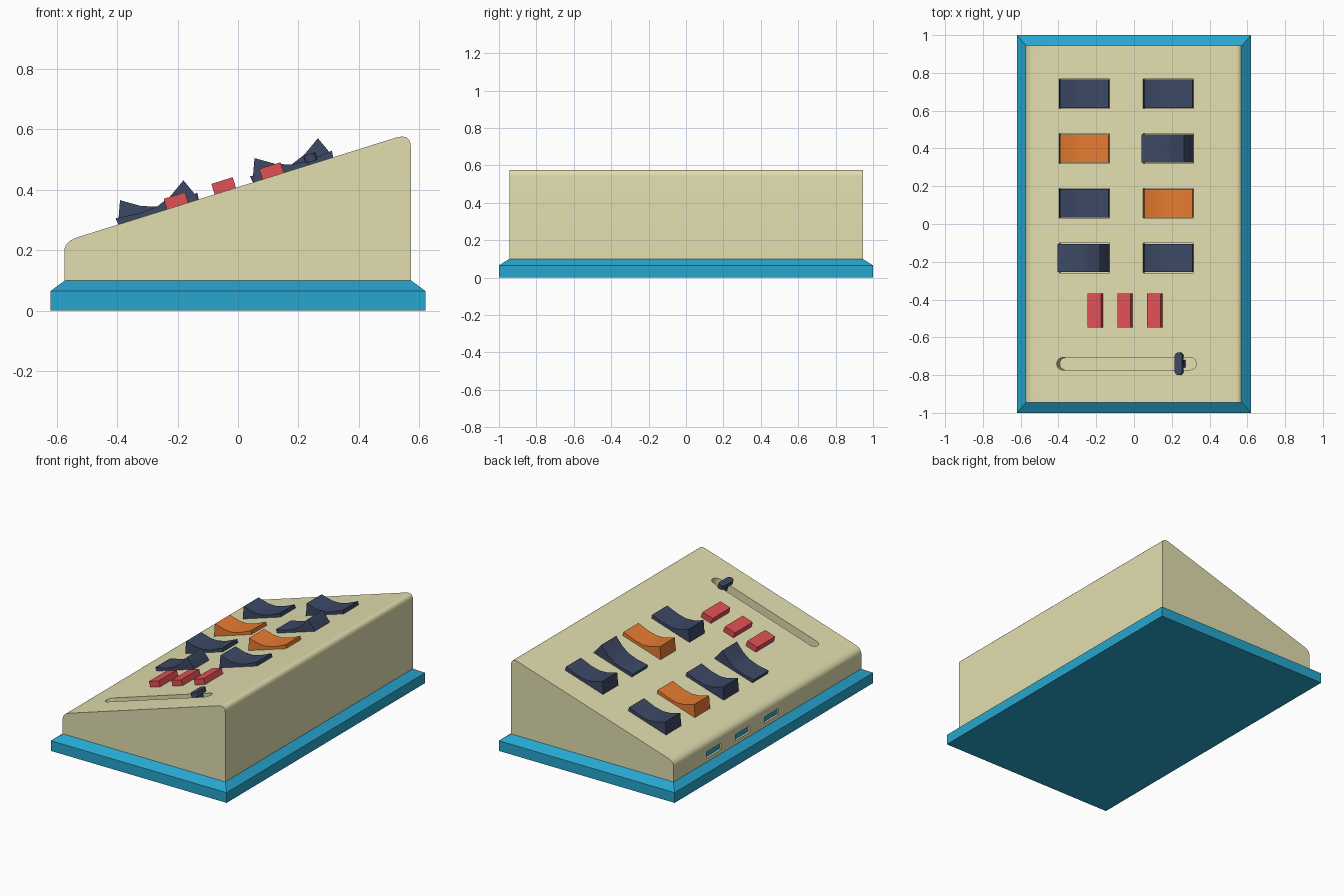
import bpy, bmesh, math
from mathutils import Matrix, Vector

if "Cube" in bpy.data.objects:
    bpy.data.objects.remove(bpy.data.objects["Cube"])

def material(name, rgb):
    m = bpy.data.materials.new(name)
    m.diffuse_color = (*rgb, 1)
    m.use_nodes = True
    m.node_tree.nodes["Principled BSDF"].inputs["Base Color"].default_value = m.diffuse_color
    return m

CREAM = material("cream", (0.76, 0.73, 0.43))
BLUE = material("blue", (0.02, 0.38, 0.62))
NAVY = material("navy", (0.045, 0.065, 0.13))
ORANGE = material("orange", (0.80, 0.20, 0.03))
RED = material("red", (0.75, 0.08, 0.09))

TILT = math.atan(0.313)
# Panel frame: x runs up the slope, z is the panel normal
PANEL = Matrix.Translation((0, 0, 0.409)) @ Matrix.Rotation(-TILT, 4, 'Y')
# Side profile frame: profile (x, z), extruded along y
SIDE = Matrix(((1, 0, 0, 0), (0, 0, -1, 0), (0, 1, 0, 0), (0, 0, 0, 1)))

def loft(name, loops, mat, matrix=Matrix()):
    """Skin a stack of equal-length loops and cap both ends."""
    bm = bmesh.new()
    rings = [[bm.verts.new(matrix @ Vector(p)) for p in loop] for loop in loops]
    n = len(rings[0])
    for a, b in zip(rings, rings[1:]):
        for i in range(n):
            bm.faces.new((a[i], a[(i + 1) % n], b[(i + 1) % n], b[i]))
    bm.faces.new(rings[0][::-1])
    bm.faces.new(rings[-1])
    bmesh.ops.recalc_face_normals(bm, faces=bm.faces)
    me = bpy.data.meshes.new(name)
    bm.to_mesh(me)
    bm.free()
    ob = bpy.data.objects.new(name, me)
    bpy.context.collection.objects.link(ob)
    me.materials.append(mat)
    return ob

def prism(name, pts, lo, hi, mat, matrix=Matrix()):
    return loft(name, [[(a, b, c) for a, b in pts] for c in (lo, hi)], mat, matrix)

def rect(x, y, w, h):
    return [(x - w/2, y - h/2), (x + w/2, y - h/2), (x + w/2, y + h/2), (x - w/2, y + h/2)]

def stadium(x, y, length, width, along_y=False):
    r, s = width / 2, (length - width) / 2
    pts = []
    for sign, start in ((1, -90), (-1, 90)):
        for i in range(9):
            a = math.radians(start + i * 22.5)
            p = (sign * s + r * math.cos(a), r * math.sin(a))
            pts.append((x - p[1], y + p[0]) if along_y else (x + p[0], y + p[1]))
    return pts

def rounded(p0, corner, p1, n=6):
    out = []
    for i in range(n + 1):
        t = i / n
        out.append(tuple((1-t)**2 * a + 2*t*(1-t) * b + t*t * c
                         for a, b, c in zip(p0, corner, p1)))
    return out

def smooth(ob, angle=35):
    bpy.ops.object.select_all(action='DESELECT')
    ob.select_set(True)
    bpy.context.view_layer.objects.active = ob
    bpy.ops.object.shade_smooth_by_angle(angle=math.radians(angle))

# Chamfered base
loft("base", [[(x, y, z) for x, y in rect(0, 0, w, d)] for w, d, z in
              ((1.24, 2.0, 0), (1.24, 2.0, 0.065), (1.145, 1.89, 0.10))], BLUE)

# Wedge body with rounded upper edges
profile = [(0.572, 0.1)]
profile += rounded((0.572, 0.54), (0.572, 0.586), (0.525, 0.573))
profile += rounded((-0.53, 0.243), (-0.575, 0.229), (-0.575, 0.195))
profile += [(-0.575, 0.1)]
body = prism("body", profile, -0.945, 0.945, CREAM, SIDE)

cutters = []

# Rocker switches in two columns, some flipped
rocker = [(-0.138, -0.025), (-0.138, 0.006), (-0.110, 0.075), (-0.05, 0.036),
          (0.0, 0.018), (0.06, 0.014), (0.142, 0.022), (0.136, -0.025)]
for col, x in enumerate((-0.265, 0.18)):
    for row, y in enumerate((0.69, 0.40, 0.11, -0.18)):
        u = x / math.cos(TILT) + 0.002
        flip = -1 if (col, row) in ((0, 3), (1, 1)) else 1
        mat = ORANGE if (col, row) in ((0, 1), (1, 2)) else NAVY
        key = prism(f"rocker_switch_{col + 1}_{row + 1}", [(flip * a, b) for a, b in rocker],
                    -0.075, 0.075, mat,
                    PANEL @ Matrix.Translation((u, y, 0)) @ SIDE)
        smooth(key, 30)
        cutters.append(prism("switch_cutter", rect(u, y, 0.281, 0.157), -0.025, 0.1, CREAM, PANEL))

# Row of three push buttons
for i in range(3):
    u = (-0.2 + 0.158 * i) / math.cos(TILT)
    prism(f"push_button_{i + 1}", rect(u, -0.457, 0.074, 0.18), -0.01, 0.036, RED, PANEL)

# Slider groove, stem and knob
cutters.append(prism("groove_cutter", stadium(-0.042, -0.74, 0.775, 0.065), -0.055, 0.1, CREAM, PANEL))
prism("slider_stem", rect(0.257, -0.74, 0.025, 0.04), -0.055, 0.02, NAVY, PANEL)
smooth(prism("slider_knob", stadium(0.257, -0.74, 0.12, 0.042, True), 0.008, 0.034, NAVY, PANEL))

# Three ports in the low side wall, lined in blue
for i, y in enumerate((0.54, 0.25, -0.04)):
    cutters.append(prism("port_cutter", rect(-0.58, y, 0.09, 0.145), 0.125, 0.165, CREAM))
    prism(f"port_liner_{i + 1}", rect(-0.547, y, 0.03, 0.145), 0.125, 0.165, BLUE)

# Cut the recesses and finish the body shading
for c in cutters:
    mod = body.modifiers.new("recess", 'BOOLEAN')
    mod.operation, mod.solver, mod.object = 'DIFFERENCE', 'EXACT', c
    bpy.context.view_layer.objects.active = body
    bpy.ops.object.modifier_apply(modifier=mod.name)
    bpy.data.objects.remove(c)
smooth(body)
